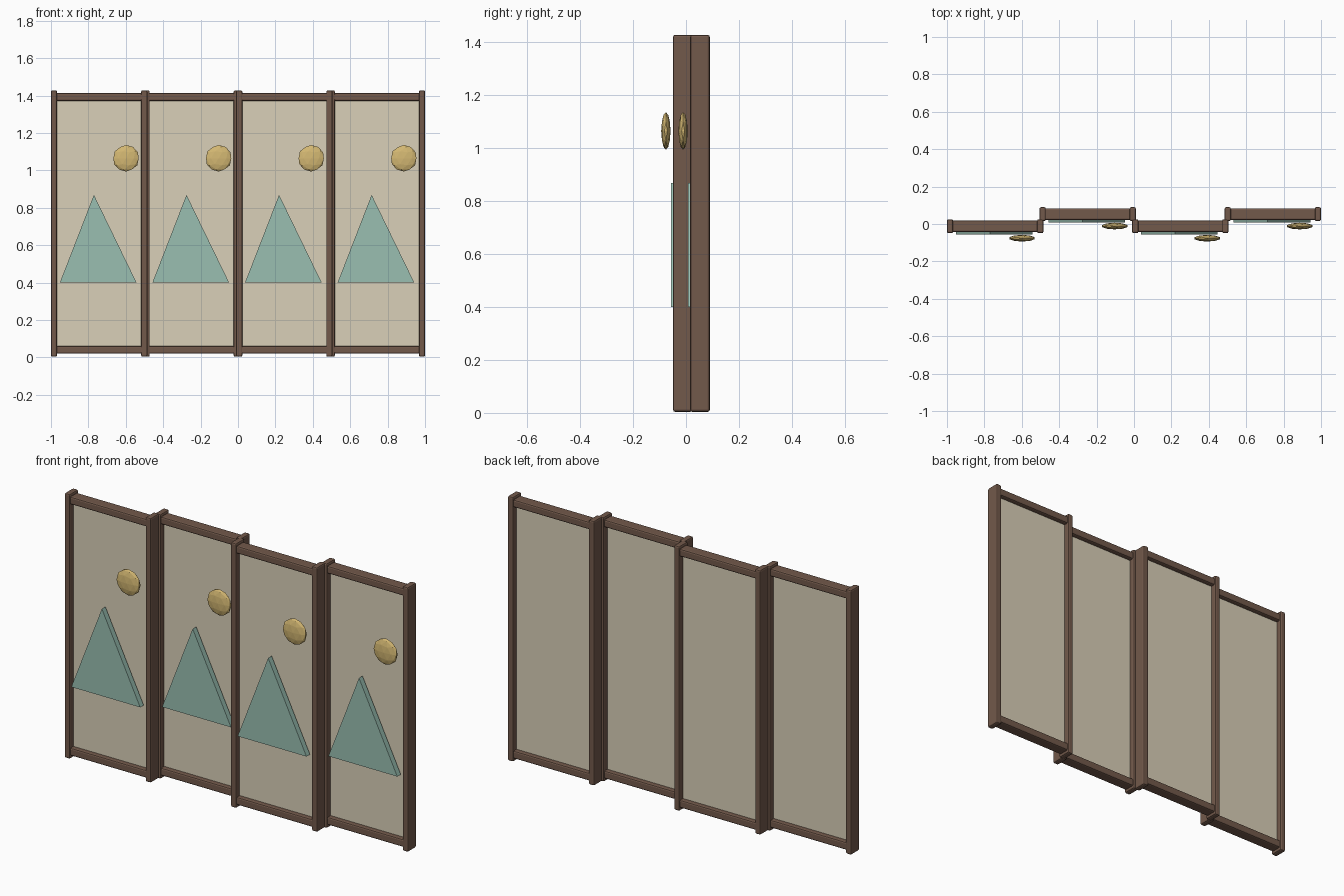
import bpy

if "Cube" in bpy.data.objects:
    bpy.data.objects.remove(bpy.data.objects["Cube"])

def material(name, rgb):
    m = bpy.data.materials.new(name)
    m.diffuse_color = (*rgb, 1)
    m.use_nodes = True
    m.node_tree.nodes["Principled BSDF"].inputs["Base Color"].default_value = m.diffuse_color
    return m

WOOD = material("wood", (0.17, 0.10, 0.07))
PAPER = material("paper", (0.70, 0.63, 0.48))
TEAL = material("teal", (0.32, 0.52, 0.44))
GOLD = material("gold", (0.66, 0.48, 0.17))

def box(name, lo, hi, mat, bevel=0.0):
    bpy.ops.mesh.primitive_cube_add(size=1, location=[(a + b) / 2 for a, b in zip(lo, hi)])
    o = bpy.context.object
    o.name = name
    o.scale = [b - a for a, b in zip(lo, hi)]
    bpy.ops.object.transform_apply(location=False, rotation=False, scale=True)
    o.data.materials.append(mat)
    if bevel:
        b = o.modifiers.new("bevel", 'BEVEL')
        b.width, b.segments = bevel, 2
    return o

def mountain(name, cx, y0, y1):
    pts = [(cx - 0.21, 0.40), (cx + 0.20, 0.40), (cx - 0.028, 0.869)]
    verts = [(x, y, z) for y in (y0, y1) for x, z in pts]
    faces = [(0, 1, 2), (5, 4, 3), (0, 3, 4, 1), (1, 4, 5, 2), (2, 5, 3, 0)]
    me = bpy.data.meshes.new(name)
    me.from_pydata(verts, [], faces)
    me.materials.append(TEAL)
    o = bpy.data.objects.new(name, me)
    bpy.context.collection.objects.link(o)

HALF, POST, STEP = 0.2575, 0.033, 0.495

# four panels, alternately stepped forward and back
for i in range(4):
    cx = (i - 1.5) * STEP
    cy = -0.012 if i % 2 == 0 else 0.053
    n = str(i + 1)
    # upright posts
    for side, x0 in (("left", cx - HALF), ("right", cx + HALF - POST)):
        box(f"{side}_post_{n}", (x0, cy - 0.037, 0.004), (x0 + POST, cy + 0.037, 1.428), WOOD, 0.008)
    # horizontal rails
    for part, z0, z1 in (("bottom_rail_", 0.02, 0.062), ("top_rail_", 1.372, 1.413)):
        box(part + n, (cx - HALF + 0.01, cy - 0.031, z0), (cx + HALF - 0.01, cy + 0.031, z1), WOOD, 0.008)
    # paper sheet
    box("paper_sheet_" + n, (cx - HALF + 0.02, cy - 0.006, 0.05), (cx + HALF - 0.02, cy + 0.006, 1.385), PAPER)
    # mountain and sun decoration
    mountain("mountain_" + n, cx, cy - 0.045, cy - 0.015)
    bpy.ops.mesh.primitive_ico_sphere_add(subdivisions=2, radius=0.071, location=(cx + 0.144, cy - 0.064, 1.065))
    sun = bpy.context.object
    sun.name = "sun_" + n
    sun.scale = (1, 0.25, 1)
    sun.data.materials.append(GOLD)
